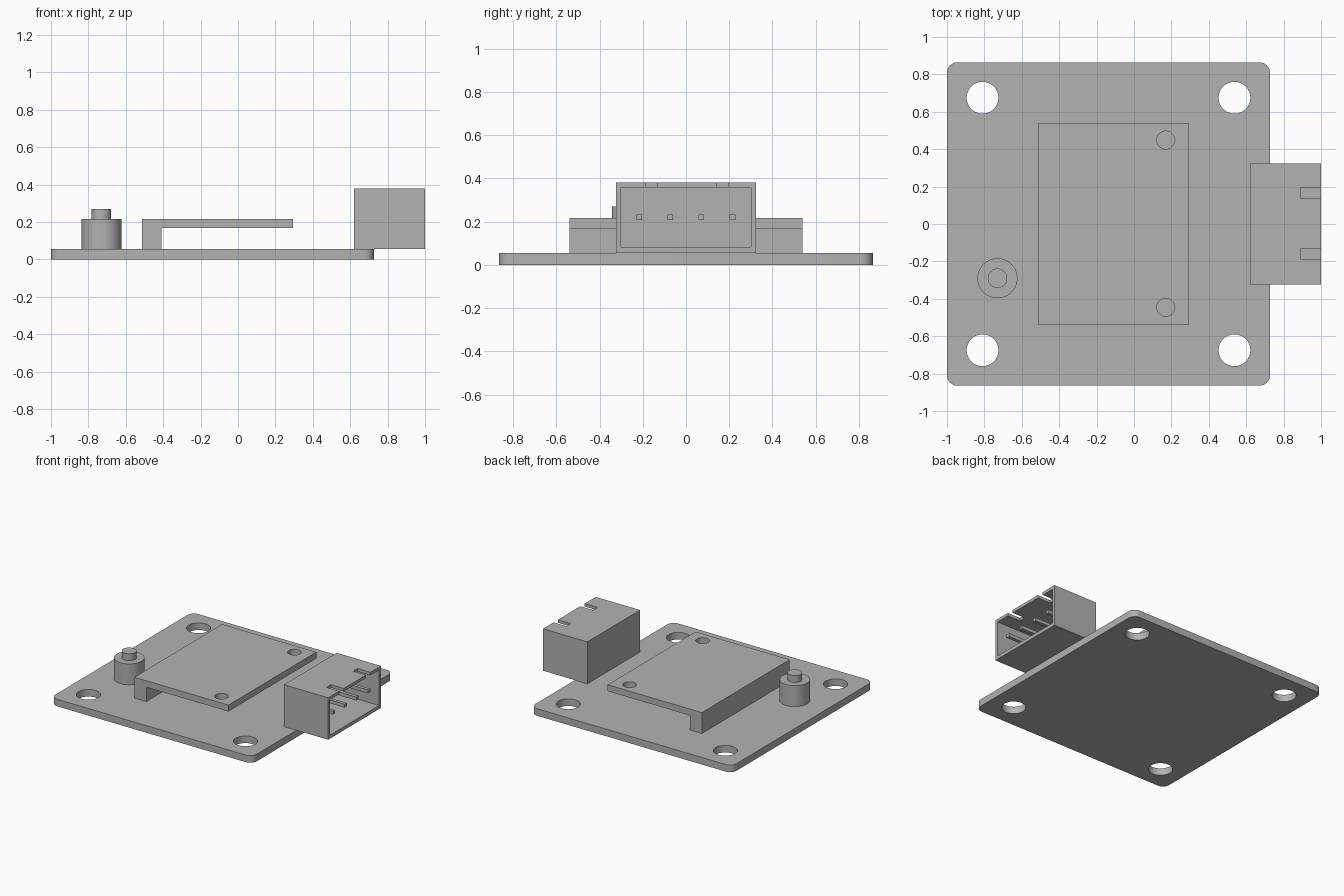
import bpy
import bmesh
import math

old = bpy.data.objects.get("Cube")
if old:
    bpy.data.objects.remove(old, do_unlink=True)

grey = bpy.data.materials.new("plain grey")
grey.use_nodes = True
colour = (0.45, 0.45, 0.45, 1)
grey.diffuse_color = colour
grey.node_tree.nodes["Principled BSDF"].inputs["Base Color"].default_value = colour


def finish(name, bm):
    mesh = bpy.data.meshes.new(name)
    bmesh.ops.recalc_face_normals(bm, faces=bm.faces)
    bm.to_mesh(mesh)
    bm.free()
    mesh.materials.append(grey)
    obj = bpy.data.objects.new(name, mesh)
    bpy.context.collection.objects.link(obj)
    return obj


def box(name, x, y, z, corner=0):
    """Box from ranges, with optional rounded vertical corners."""
    bm = bmesh.new()
    bmesh.ops.create_cube(bm, size=1)
    for v in bm.verts:
        v.co = [lo + (c + 0.5) * (hi - lo) for c, (lo, hi) in zip(v.co, (x, y, z))]
    if corner:
        uprights = [e for e in bm.edges if abs(e.verts[0].co.z - e.verts[1].co.z) > 0.01]
        bmesh.ops.bevel(bm, geom=uprights, offset=corner, segments=8,
                        profile=0.5, affect='EDGES')
    return finish(name, bm)


def cylinder(name, x, y, radius, z0, z1):
    bm = bmesh.new()
    bmesh.ops.create_cone(bm, cap_ends=True, segments=48, radius1=radius,
                          radius2=radius, depth=z1 - z0)
    bmesh.ops.translate(bm, verts=bm.verts, vec=(x, y, (z0 + z1) / 2))
    return finish(name, bm)


def select(obj):
    bpy.ops.object.select_all(action='DESELECT')
    obj.select_set(True)
    bpy.context.view_layer.objects.active = obj


def cut(obj, cutter):
    cutter.hide_render = True
    mod = obj.modifiers.new("cut", 'BOOLEAN')
    mod.operation = 'DIFFERENCE'
    mod.solver = 'EXACT'
    mod.object = cutter
    select(obj)
    bpy.ops.object.modifier_apply(modifier=mod.name)
    bpy.data.objects.remove(cutter, do_unlink=True)


def smooth(obj):
    select(obj)
    bpy.ops.object.shade_smooth_by_angle(angle=math.radians(30))


TOP = 0.055

# Circuit board with four mounting holes
board = box("circuit_board", (-1, 0.727), (-0.864, 0.864), (0, TOP), corner=0.055)
for x in (-0.81, 0.537):
    for y in (-0.675, 0.675):
        cut(board, cylinder("hole_cutter", x, y, 0.085, -0.1, 0.2))
smooth(board)

# Raised module: a plate carried on one edge, with two small holes
bm = bmesh.new()
outline = [(-0.513, TOP), (-0.41, TOP), (-0.41, 0.167),
           (0.295, 0.167), (0.295, 0.217), (-0.513, 0.217)]
side = bm.faces.new([bm.verts.new((x, -0.538, z)) for x, z in outline])
moved = bmesh.ops.extrude_face_region(bm, geom=[side])["geom"]
bmesh.ops.translate(bm, vec=(0, 1.076, 0),
                    verts=[g for g in moved if isinstance(g, bmesh.types.BMVert)])
module = finish("raised_module", bm)
for y in (-0.445, 0.449):
    cut(module, cylinder("hole_cutter", 0.17, y, 0.048, 0.12, 0.3))
smooth(module)

# Push button
smooth(cylinder("button_body", -0.73, -0.29, 0.107, TOP, 0.217))
smooth(cylinder("button_cap", -0.73, -0.29, 0.052, 0.217, 0.27))

# Open connector shell with two slots in its roof
shell = box("connector_shell", (0.62, 1), (-0.323, 0.323), (TOP, 0.38))
cut(shell, box("cavity_cutter", (0.66, 1.1), (-0.3, 0.3), (0.082, 0.357)))
for y in (-0.161, 0.167):
    cut(shell, box("slot_cutter", (0.89, 1.1), (y - 0.027, y + 0.027), (0.3, 0.45)))

# Connector pins
for i in range(4):
    y = -0.217 + i * 0.144
    box(f"connector_pin_{i + 1}", (0.65, 0.975), (y - 0.013, y + 0.013), (0.207, 0.233))
